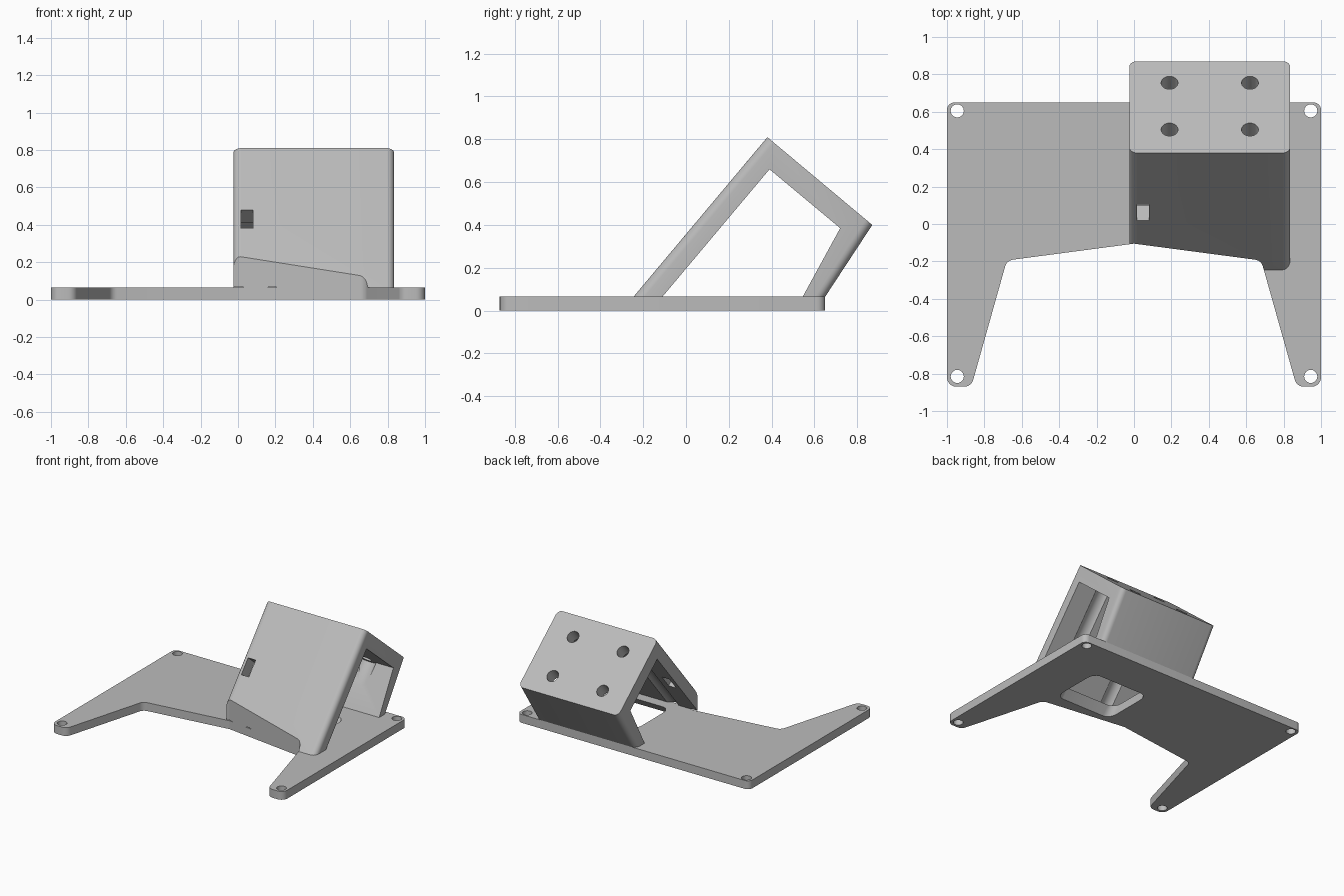
import bpy
import bmesh
import math
from mathutils import Matrix, Vector

cube = bpy.data.objects.get("Cube")
if cube:
    bpy.data.objects.remove(cube)

grey = bpy.data.materials.new("grey plastic")
grey.use_nodes = True
COLOUR = (0.5, 0.5, 0.5, 1)
grey.diffuse_color = COLOUR
grey.node_tree.nodes["Principled BSDF"].inputs["Base Color"].default_value = COLOUR

THICK = 0.065
X0, X1 = -0.025, 0.835
FLAT = Matrix.Identity(4)
# Side profiles run along x; the tilted frame sits on the top front edge of the bracket
SIDE = Matrix(((0, 0, 1, 0), (1, 0, 0, 0), (0, 1, 0, 0), (0, 0, 0, 1)))
TILT = Matrix.Translation((0, 0.38, 0.81)) @ Matrix.Rotation(math.atan2(-0.41, 0.49), 4, 'X')


def rounded(corners, steps=6):
    """Round each (x, y, radius) corner of a polygon."""
    out = []
    for i, (x, y, r) in enumerate(corners):
        p = Vector((x, y))
        a = (Vector(corners[i - 1][:2]) - p).normalized()
        b = (Vector(corners[(i + 1) % len(corners)][:2]) - p).normalized()
        if r == 0:
            out.append(p)
            continue
        half = a.angle(b) / 2
        centre = p + (a + b).normalized() * (r / math.sin(half))
        v0 = p + a * (r / math.tan(half)) - centre
        v1 = p + b * (r / math.tan(half)) - centre
        turn = v0.angle(v1)
        for k in range(steps + 1):
            t = k / steps
            out.append(centre + (v0 * math.sin((1 - t) * turn) + v1 * math.sin(t * turn)) / math.sin(turn))
    return out


def box(x0, x1, y0, y1, r=0):
    return rounded([(x0, y0, r), (x1, y0, r), (x1, y1, r), (x0, y1, r)])


def circle(x, y, r, n=32):
    return [(x + r * math.cos(math.tau * i / n), y + r * math.sin(math.tau * i / n)) for i in range(n)]


def prism(name, points, lo, hi, frame=FLAT, bevel_edges=(), radius=0):
    """Extrude a profile; bevel_edges lists profile sides whose end edges are rounded."""
    bm = bmesh.new()
    rings = [[bm.verts.new(frame @ Vector((p[0], p[1], z))) for p in points] for z in (lo, hi)]
    n = len(points)
    for ring in rings:
        bm.faces.new(ring)
    for i in range(n):
        j = (i + 1) % n
        bm.faces.new((rings[0][i], rings[0][j], rings[1][j], rings[1][i]))
    bmesh.ops.recalc_face_normals(bm, faces=bm.faces)
    edges = [bm.edges.get((ring[i], ring[i + 1])) for i in bevel_edges for ring in rings]
    if edges:
        bmesh.ops.bevel(bm, geom=edges, offset=radius, segments=6, profile=0.5, affect='EDGES')
    mesh = bpy.data.meshes.new(name)
    bm.to_mesh(mesh)
    bm.free()
    mesh.materials.append(grey)
    ob = bpy.data.objects.new(name, mesh)
    bpy.context.collection.objects.link(ob)
    return ob


def select(ob):
    bpy.ops.object.select_all(action='DESELECT')
    ob.select_set(True)
    bpy.context.view_layer.objects.active = ob


def carve(ob, cutter, operation='DIFFERENCE'):
    select(ob)
    mod = ob.modifiers.new("carve", 'BOOLEAN')
    mod.operation = operation
    mod.solver = 'EXACT'
    mod.object = cutter
    bpy.ops.object.modifier_apply(modifier=mod.name)
    bpy.data.objects.remove(cutter)


def plate_outline(back):
    right = [(1, back, 0.04), (1, -0.87, 0.05), (0.87, -0.87, 0.05), (0.68, -0.195, 0.05)]
    left = [(-x, y, r) for x, y, r in reversed(right)]
    return rounded(right + [(0, -0.105, 0.03)] + left)


# Base plate with corner screw holes and a slanted cable opening
base = prism("base_plate", plate_outline(0.65), 0, THICK)
for sx in (-1, 1):
    for y in (0.605, -0.815):
        carve(base, prism("cutter", circle(sx * 0.945, y, 0.035), -0.1, 0.2))
carve(base, prism("cutter", box(0.16, 0.65, 0.166, 0.486, 0.06), -1.5, -0.5, TILT))

# Tilted bracket: front wall, top plate and back wall in one profile
profile = [(-0.245, THICK), (0.38, 0.81), (0.87, 0.40), (0.65, THICK),
           (0.545, THICK), (0.72, 0.385), (0.39, 0.66), (-0.11, THICK)]
bracket = prism("tilted_bracket", profile, X0, X1, SIDE, bevel_edges=(0, 2), radius=0.04)

# Trim the foot of the front wall to the plate outline
carve(bracket, prism("cutter", plate_outline(1.2), -0.2, 1.2), 'INTERSECT')

# Mounting holes in the top plate with wider screw clearance below
for x in (0.19, 0.62):
    for y in (0.163, 0.489):
        carve(bracket, prism("cutter", circle(x, y, 0.045), -0.2, 0.1, TILT))
        carve(bracket, prism("cutter", circle(x, y, 0.08), -0.97, -0.108, TILT))

# Small slot through the front wall
carve(bracket, prism("cutter", box(0.015, 0.08, -0.06, 0.14), -0.561, -0.431, TILT))

for ob in (base, bracket):
    select(ob)
    bpy.ops.object.shade_smooth_by_angle(angle=math.radians(30))
